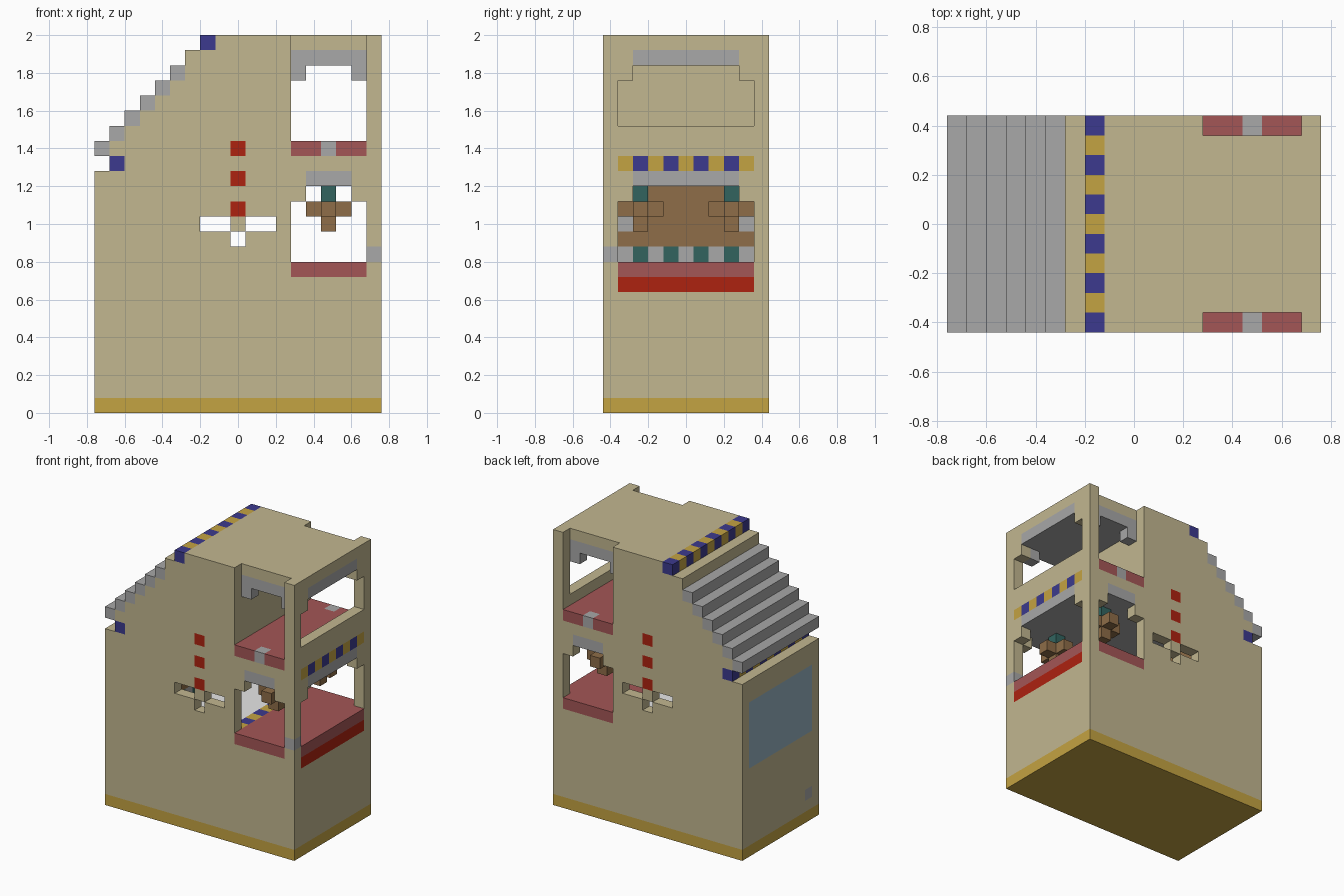
import bpy
import bmesh
from mathutils import Vector

cube = bpy.data.objects.get("Cube")
if cube:
    bpy.data.objects.remove(cube)

U = 0.08                      # block size
NX, NY, NZ = 19, 11, 25       # blocks along x, y, z


def linear(c):
    c /= 255
    return c / 12.92 if c <= 0.04045 else ((c + 0.055) / 1.055) ** 2.4


def material(name, r, g, b):
    m = bpy.data.materials.new(name)
    col = (linear(r), linear(g), linear(b), 1)
    m.diffuse_color = col
    m.use_nodes = True
    bsdf = next(n for n in m.node_tree.nodes if n.type == 'BSDF_PRINCIPLED')
    bsdf.inputs["Base Color"].default_value = col
    return m


MATS = {
    "tan": material("sand_wall", 194, 183, 144),
    "gold": material("gold", 196, 163, 66),
    "blue": material("deep_blue", 60, 58, 142),
    "grey": material("light_grey", 168, 168, 168),
    "red": material("bright_red", 174, 34, 16),
    "pink": material("dusty_red", 164, 86, 86),
    "teal": material("dark_teal", 50, 100, 95),
    "brown": material("wood_brown", 142, 109, 72),
    "white": material("white_floor", 245, 245, 245),
    "glass": material("pale_blue_glass", 150, 178, 194),
}

grid = {}


def span(v):
    return range(v[0], v[1] + 1) if isinstance(v, tuple) else (v,)


def fill(part, colour, x, y, z):
    """Fill an inclusive block range; colour may be a rule of (x, y, z)."""
    for i in span(x):
        for j in span(y):
            for k in span(z):
                c = colour(i, j, k) if callable(colour) else colour
                grid[i, j, k] = (part, c)


def carve(x, y, z):
    for i in span(x):
        for j in span(y):
            for k in span(z):
                grid.pop((i, j, k), None)


def stripes(i, j, k):
    return "gold" if j % 2 else "blue"


def checks(i, j, k):
    return "grey" if j % 2 else "teal"


ALL_Y = (0, NY - 1)
SIDES = (0, NY - 1)           # the front and back wall layers

# Walls, base and the stepped slope
fill("walls", "tan", (0, 18), ALL_Y, (1, 15))
fill("base", "gold", (0, 18), ALL_Y, 0)
fill("walls", "tan", (1, 18), ALL_Y, 16)
for k in range(17, 25):
    fill("walls", "tan", (k - 17, 18), ALL_Y, k)
    if k < 23:
        fill("roof_steps", "grey", k - 17, ALL_Y, k)
fill("roof_trim", stripes, 7, ALL_Y, 24)
fill("eave_trim", stripes, 1, ALL_Y, 16)
fill("side_trim", stripes, 18, (1, 9), 16)

# Upper room: open on both sides, with an arched end window
carve((13, 17), ALL_Y, (18, 22))
fill("upper_ceiling", "grey", (13, 17), (1, 9), 23)
fill("upper_ceiling", "grey", 18, (2, 8), 23)
carve(18, (1, 9), (19, 21))
carve(18, (2, 8), 22)
fill("upper_floor", "pink", (13, 17), ALL_Y, 17)
for j in SIDES:
    carve((13, 17), j, (23, 24))
    fill("balcony_marker", "grey", 15, j, 17)
for j in (1, 9):
    for i in (13, 17):
        fill("upper_arch", "grey", i, j, 22)

# Lower room, deep inside, with windows on three sides
carve((6, 17), (1, 9), (10, 14))
fill("lower_ceiling", "grey", (6, 17), (1, 9), 15)
fill("lower_ceiling", "grey", 18, (2, 8), 15)
carve(18, (1, 9), (10, 13))
carve(18, (2, 8), 14)
fill("white_floor", "white", (6, 11), (1, 9), 9)
fill("threshold", stripes, 12, (1, 9), 9)
fill("lower_floor", "pink", (13, 17), ALL_Y, 9)
fill("lower_floor", "pink", 18, (1, 9), 9)
fill("red_sill", "red", 18, (1, 9), 8)
fill("corner_block", "grey", 18, 0, 10)
for j in SIDES:
    carve((13, 17), j, (10, 13))
    carve((14, 16), j, 14)
    fill("window_lintel", "grey", (14, 16), j, 15)

# Wooden back wall of the lower room
fill("wood_panel", "brown", 5, (1, 9), (11, 14))
fill("wood_panel_base", checks, 5, (1, 9), 10)
for j in (1, 9):
    fill("wood_panel_lights", "grey", 5, j, 12)

# Hanging lamps
for j in (2, 8):
    fill("lamp_stems", "teal", 15, j, 14)
    fill("lamps", "brown", (14, 16), j, 13)
    fill("lamps", "brown", 15, (j - 1, j + 1), 13)
    fill("lamps", "brown", 15, j, 12)

# Cross shaped openings and red markers on front and back
for j in SIDES:
    carve((7, 8), j, 12)
    carve((10, 11), j, 12)
    carve(9, j, 11)
    for k in (13, 15, 17):
        fill("red_markers", "red", 9, j, k)

# Low end: large pane and a small knob
fill("large_pane", "glass", 0, (1, 9), (8, 13))
fill("door_knob", "grey", 0, 1, 2)


def build(part):
    """Make one object from the exposed sides of the part's blocks."""
    bm = bmesh.new()
    slots = []
    origin = Vector((-NX / 2, -NY / 2, 0))
    axes = [Vector((1, 0, 0)), Vector((0, 1, 0)), Vector((0, 0, 1))]
    for cell, (name, colour) in grid.items():
        if name != part:
            continue
        if colour not in slots:
            slots.append(colour)
        centre = Vector(cell) + Vector((0.5, 0.5, 0.5)) + origin
        for a in range(3):
            for s in (1, -1):
                n = axes[a] * s
                if tuple(int(c + d) for c, d in zip(cell, n)) in grid:
                    continue
                u = axes[(a + 1) % 3]
                v = n.cross(u)
                corners = [centre + (n + p * u + q * v) / 2
                           for p, q in ((-1, -1), (1, -1), (1, 1), (-1, 1))]
                face = bm.faces.new([bm.verts.new(c * U) for c in corners])
                face.material_index = slots.index(colour)
    bmesh.ops.remove_doubles(bm, verts=bm.verts, dist=U / 100)
    mesh = bpy.data.meshes.new(part)
    bm.to_mesh(mesh)
    bm.free()
    for colour in slots:
        mesh.materials.append(MATS[colour])
    bpy.context.collection.objects.link(bpy.data.objects.new(part, mesh))


for part in sorted({p for p, c in grid.values()}):
    build(part)
